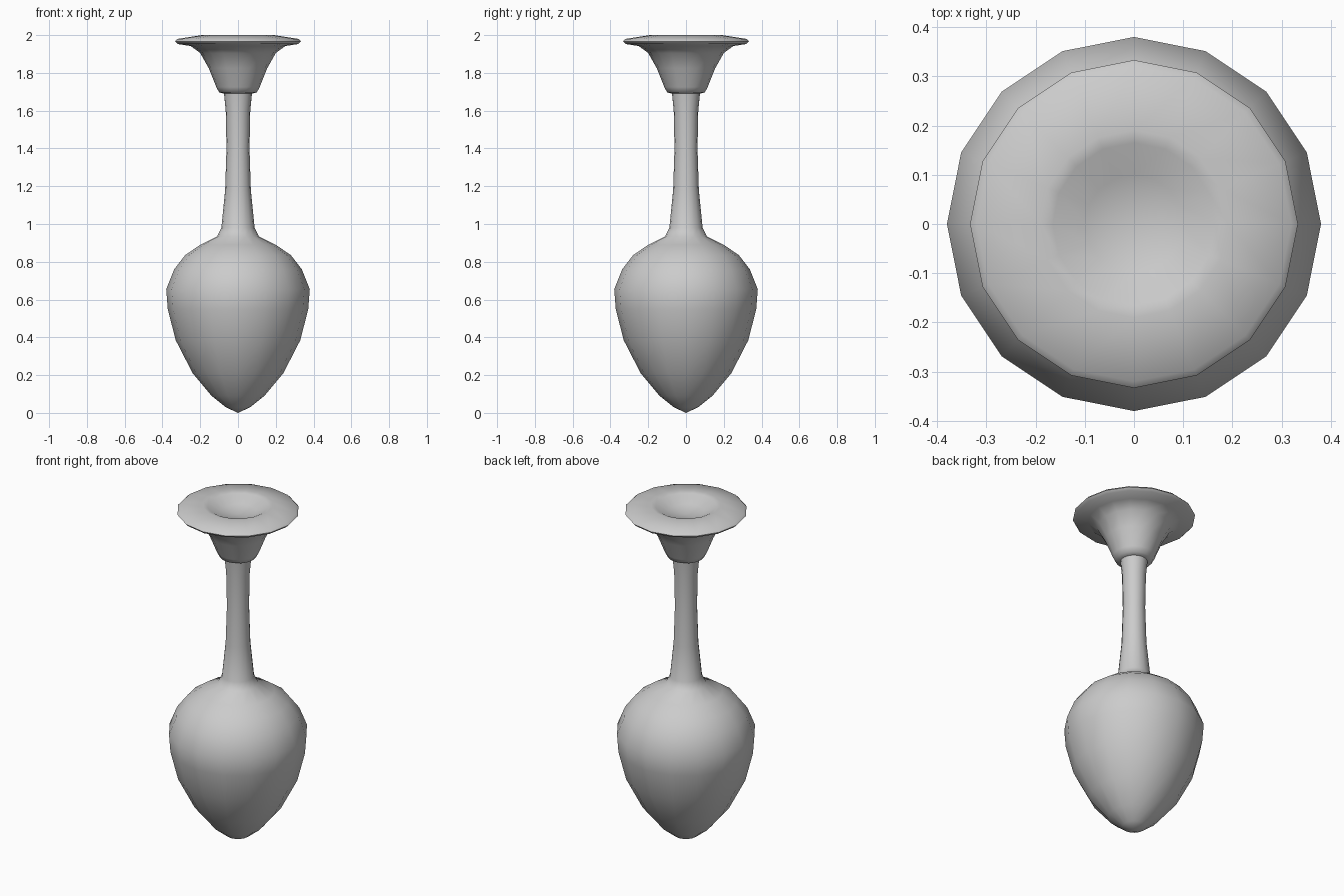
import bpy, bmesh, math

if "Cube" in bpy.data.objects:
    bpy.data.objects.remove(bpy.data.objects["Cube"])

SIDES = 16


def lathe(name, profile):
    """Revolve (radius, height) points around z; radius 0 gives a pole."""
    bm = bmesh.new()
    rings = []
    for r, z in profile:
        if r == 0:
            rings.append([bm.verts.new((0, 0, z))] * SIDES)
        else:
            rings.append([bm.verts.new((r * math.cos(math.tau * i / SIDES),
                                        r * math.sin(math.tau * i / SIDES), z))
                          for i in range(SIDES)])
    for a, b in zip(rings, rings[1:]):
        for i in range(SIDES):
            j = (i + 1) % SIDES
            bm.faces.new(dict.fromkeys((a[i], a[j], b[j], b[i])))
    bmesh.ops.recalc_face_normals(bm, faces=bm.faces)
    mesh = bpy.data.meshes.new(name)
    bm.to_mesh(mesh)
    bm.free()
    obj = bpy.data.objects.new(name, mesh)
    bpy.context.collection.objects.link(obj)
    bpy.ops.object.select_all(action='DESELECT')
    obj.select_set(True)
    bpy.context.view_layer.objects.active = obj
    bpy.ops.object.shade_smooth_by_angle(angle=math.radians(50))
    return obj


# Teardrop body, stem and flared foot with a shallow dished top, as one turned piece
lathe("turned_body", [
    (0, 0.0), (0.065, 0.03), (0.14, 0.09), (0.24, 0.21), (0.33, 0.385),
    (0.372, 0.55), (0.38, 0.655), (0.338, 0.76), (0.28, 0.835),
    (0.2, 0.89), (0.11, 0.935),
    (0.088, 0.98), (0.068, 1.18), (0.061, 1.4), (0.065, 1.6), (0.074, 1.69),
    (0.10, 1.697), (0.115, 1.725), (0.155, 1.825), (0.2, 1.905),
    (0.25, 1.942), (0.32, 1.953), (0.333, 1.967), (0.32, 1.98),
    (0.19, 2.0), (0.165, 1.995), (0.10, 1.96), (0, 1.945)])
